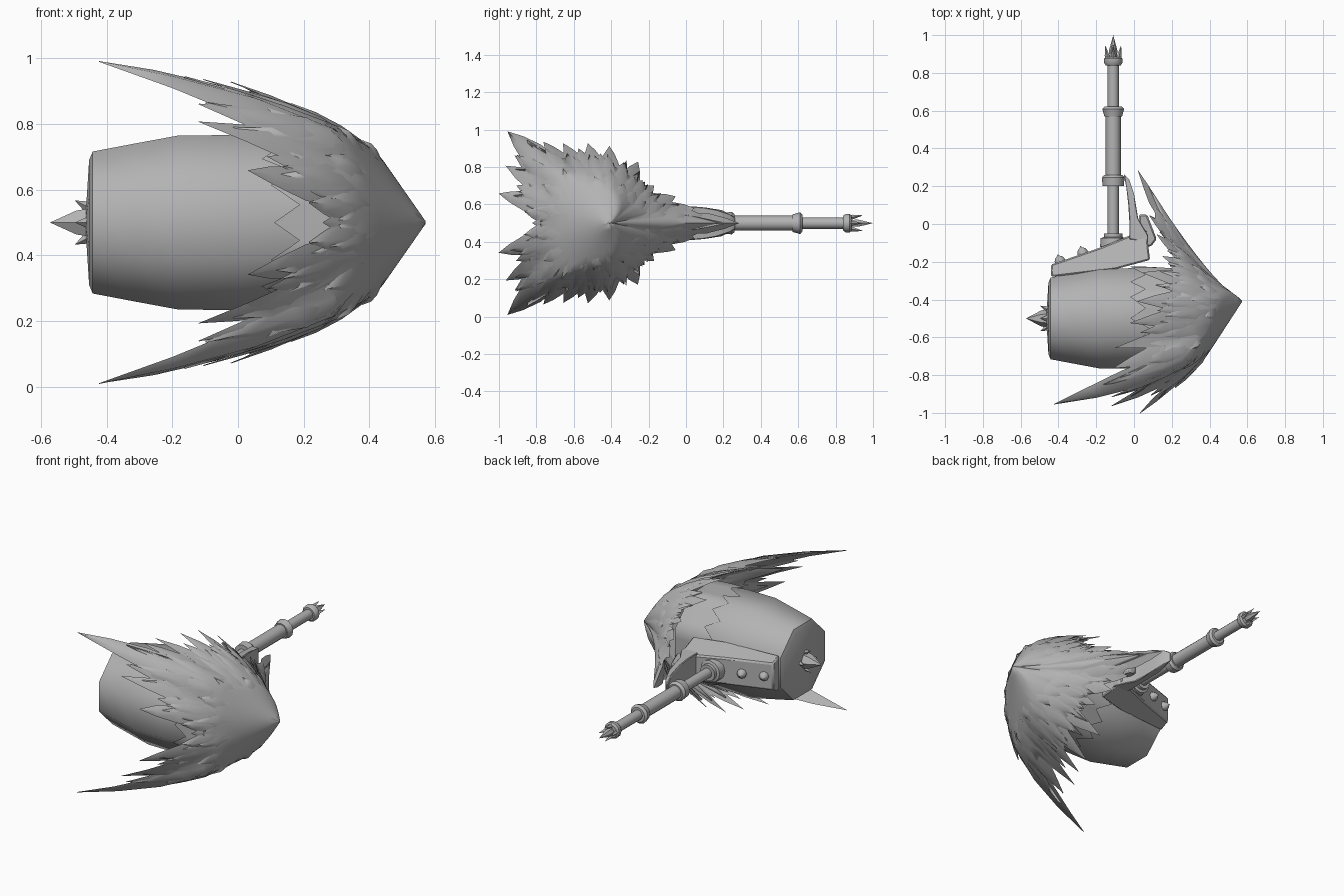
import bpy, bmesh, math, random
from mathutils import Vector

if "Cube" in bpy.data.objects:
    bpy.data.objects.remove(bpy.data.objects["Cube"])

random.seed(4)
steel = bpy.data.materials.new("plain_grey")
steel.diffuse_color = (0.45, 0.45, 0.45, 1)
steel.use_nodes = True
steel.node_tree.nodes["Principled BSDF"].inputs["Base Color"].default_value = steel.diffuse_color


def finish(bm, name, angle=40, bevel=0):
    bmesh.ops.remove_doubles(bm, verts=bm.verts, dist=1e-5)
    bmesh.ops.recalc_face_normals(bm, faces=bm.faces)
    me = bpy.data.meshes.new(name)
    bm.to_mesh(me)
    bm.free()
    me.materials.append(steel)
    ob = bpy.data.objects.new(name, me)
    bpy.context.collection.objects.link(ob)
    if bevel:
        m = ob.modifiers.new("bevel", 'BEVEL')
        m.width, m.segments = bevel, 1
    bpy.ops.object.select_all(action='DESELECT')
    ob.select_set(True)
    bpy.context.view_layer.objects.active = ob
    bpy.ops.object.shade_smooth_by_angle(angle=math.radians(angle))
    return ob


def bridge(bm, a, b):
    n = len(a)
    for i in range(n):
        j = (i + 1) % n
        bm.faces.new((a[i], a[j], b[j], b[i]))


def lathe(bm, profile, origin, axis, segs, phase=0):
    """Turn (radius, height) points around an axis."""
    rot = Vector(axis).to_track_quat('Z', 'Y').to_matrix()
    rings = []
    for r, h in profile:
        rings.append([bm.verts.new(Vector(origin) + rot @ Vector((
            r * math.cos(math.tau * (i + phase) / segs),
            r * math.sin(math.tau * (i + phase) / segs), h))) for i in range(segs)])
    for a, b in zip(rings, rings[1:]):
        bridge(bm, a, b)


def plate(name, outline, bevel):
    """Slab from (x, y, half height) points, symmetric about z = 0.5."""
    bm = bmesh.new()
    low = [bm.verts.new((x, y, 0.5 - h)) for x, y, h in outline]
    high = [bm.verts.new((x, y, 0.5 + h)) for x, y, h in outline]
    bridge(bm, low, high)
    bm.faces.new(low)
    bm.faces.new(high)
    return finish(bm, name, 30, bevel)


# hammer barrel, eight-sided with flats facing front and back
bm = bmesh.new()
flat = 1 / math.cos(math.pi / 8)
lathe(bm, [(r * flat, h) for r, h in (
    (0, -0.465), (0.19, -0.453), (0.216, -0.442), (0.241, -0.31), (0.265, -0.18),
    (0.266, 0.02), (0.245, 0.2), (0, 0.24))], (0, -0.5, 0.5), (1, 0, 0), 8, 0.5)
finish(bm, "hammer_barrel", 50)

# spike in the striking face, ringed by small thorns
bm = bmesh.new()
lathe(bm, [(0, 0), (0.05, 0), (0.042, 0.045), (0, 0.125)], (-0.447, -0.5, 0.5), (-1, 0, 0), 6)
for i in range(4):
    a = math.tau * i / 4
    d = Vector((0, math.cos(a), math.sin(a)))
    lathe(bm, [(0, -0.01), (0.02, 0), (0, 0.05)], Vector((-0.452, -0.5, 0.5)) + d * 0.045,
          Vector((-1, 0, 0)) + d * 0.5, 4)
finish(bm, "face_spike", 25)

# bracket on the back of the barrel, with curved arm and brace
plate("bracket", [(-0.44, -0.28, 0.11), (-0.44, -0.215, 0.08), (-0.18, -0.125, 0.08),
                  (-0.02, -0.06, 0.08), (0.065, -0.03, 0.08), (0.085, -0.19, 0.12),
                  (-0.1, -0.24, 0.12)], 0.008)
arm = [(-0.025, -0.08), (-0.025, 0.02), (-0.03, 0.1), (-0.04, 0.19), (-0.055, 0.265), (-0.025, 0.235),
       (0.0, 0.16), (0.012, 0.09), (0.022, 0.03), (0.075, -0.06), (0.075, -0.1)]
plate("bracket_arm", [(x, y, 0.09 * math.sqrt(1 - (max(y, 0) / 0.28) ** 2)) for x, y in arm], 0.004)
plate("arm_brace", [(0.03, -0.11, 0.05), (0.025, 0.05, 0.05), (0.07, 0.05, 0.05),
                    (0.12, -0.08, 0.05), (0.09, -0.12, 0.05)], 0.008)

# studs on the bracket
bm = bmesh.new()
for x, y in ((-0.39, -0.202), (-0.27, -0.158)):
    lathe(bm, [(0.028, -0.01), (0.028, 0.012), (0.02, 0.026), (0.008, 0.034), (0, 0.045)],
          (x, y, 0.5), (-0.33, 0.94, 0), 8)
finish(bm, "bracket_studs", 50)

# handle with collars
bm = bmesh.new()
lathe(bm, [(0, -0.13), (0.07, -0.12), (0.066, -0.075), (0.05, -0.07), (0.05, -0.05), (0.03, -0.05),
           (0.03, 0.2), (0.056, 0.2), (0.06, 0.245), (0.048, 0.26), (0.04, 0.26), (0.04, 0.57),
           (0.047, 0.57), (0.058, 0.61), (0.045, 0.622), (0.03, 0.622),
           (0.03, 0.84), (0.04, 0.84), (0.05, 0.855), (0.05, 0.875), (0.04, 0.885), (0, 0.885)],
      (-0.11, 0, 0.5), (0, 1, 0), 12)
finish(bm, "handle", 35)

# pommel spike and four claws
bm = bmesh.new()
lathe(bm, [(0, 0.87), (0.02, 0.88), (0.022, 0.92), (0, 1.0)], (-0.11, 0, 0.5), (0, 1, 0), 6)
for i in range(4):
    a = math.tau * i / 4
    d = Vector((math.cos(a), 0, math.sin(a)))
    lathe(bm, [(0.014, 0), (0.012, 0.02), (0, 0.075)], Vector((-0.11, 0.873, 0.5)) + d * 0.03,
          Vector((0, 1, 0)) + d * 0.16, 4)
finish(bm, "pommel_claws", 25)

# mantle shape: angle from +y, surface radius, x at that radius, curve power, tip radius
KEYS = [(0, 0.69, 0.02, 0.78, 0.69), (10, 0.46, 0.08, 0.85, 0.46), (22, 0.38, 0.12, 1.0, 0.38),
        (40, 0.31, 0.15, 1.2, 0.31), (65, 0.36, 0.04, 1.6, 0.36), (90, 0.42, -0.01, 1.85, 0.41),
        (105, 0.45, -0.05, 2.0, 0.44), (120, 0.51, -0.16, 2.1, 0.49), (138, 0.735, -0.44, 2.4, 0.73),
        (151, 0.63, -0.12, 1.8, 0.63), (165, 0.61, 0.03, 1.45, 0.61), (180, 0.6, 0.05, 1.35, 0.41)]
APEX = Vector((0.565, -0.41, 0.5))


def key(deg):
    d = abs((deg + 180) % 360 - 180)
    for a, b in zip(KEYS, KEYS[1:]):
        if d <= b[0]:
            f = (d - a[0]) / (b[0] - a[0])
            return [u + (v - u) * f for u, v in zip(a[1:], b[1:])]
    return KEYS[-1][1:]


def surf(deg, r, lift=0.0):
    R, xt, p, _ = key(deg)
    t = min(r / R, 1.15)
    a = math.radians(deg)
    out = Vector((0.5, 0.85 * math.cos(a), 0.85 * math.sin(a)))
    drop = max((APEX.x - xt) * t ** p, (0.7 + 0.05 * math.cos(a)) * r)     # conical near the apex
    return Vector((APEX.x - drop, APEX.y + r * math.cos(a), APEX.z + r * math.sin(a))) + out * lift


# mantle shell with a ragged rim
bm = bmesh.new()
N, M = 72, 10
rings = []
for k in range(M + 1):
    rings.append([bm.verts.new(surf(360 * i / N, key(360 * i / N)[3]
                                    * (0.9 if i % 3 == 0 else 0.74) * max(k / M, 1e-4)))
                  for i in range(N)])
for a, b in zip(rings, rings[1:]):
    bridge(bm, a, b)
shell = finish(bm, "mantle_shell", 60)
solid = shell.modifiers.new("thickness", 'SOLIDIFY')
solid.thickness, solid.offset = 0.014, 0


def feather(bm, deg, t0, t1, w, lift):
    """One pointed blade with a raised ridge lying along the mantle."""
    R = key(deg)[3]
    rows = []
    for f, wf, lf in ((0, 0.6, -0.8), (0.3, 0.95, 0.2), (0.6, 0.9, 0.8), (0.82, 0.5, 1.0), (1, 0.01, 0.7)):
        r = R * (t0 + (t1 - t0) * f)
        da = math.degrees(min(w * wf / r, 0.3))
        side = lift * lf * 0.4
        rows.append([bm.verts.new(surf(deg - da, r, side)),
                     bm.verts.new(surf(deg, r, lift * lf + 0.005 * wf)),
                     bm.verts.new(surf(deg + da, r, side))])
    for a, b in zip(rows, rows[1:]):
        bridge(bm, a, b)
    bm.faces.new(rows[0])
    bm.faces.new(rows[-1])


# outer long feathers, mirrored above and below
bm = bmesh.new()
tips = [k[0] for k in KEYS]
for d in tips:
    for s in ((1,) if d in (0, 180) else (1, -1)):
        feather(bm, s * d, 0.4, 1.0, 0.075 if d == 138 else 0.06, 0.006)
for a, b in zip(tips, tips[1:]):
    e = random.uniform(0.84, 0.93)
    for s in (1, -1):
        feather(bm, s * (a + b) / 2, 0.42, e, 0.055, 0.008)
finish(bm, "outer_feathers", 60)

# overlapping shorter feathers
for name, n, t0, t1, w in (("middle_feathers", 13, 0.4, 0.82, 0.05),
                           ("inner_feathers", 9, 0.36, 0.64, 0.045)):
    bm = bmesh.new()
    for i in range(n):
        d = 180 * (i + 0.5) / n + random.uniform(-2, 2)
        e = t1 + random.uniform(-0.08, 0.08)
        for s in (1, -1):
            feather(bm, s * d, t0, e, w, 0.014)
    finish(bm, name, 60)

# torn lining hugging the flats of the barrel under the mantle
bm = bmesh.new()
rows = []
for x, r in ((0.24, 0.262), (0.14, 0.27), (0.0, 0.274)):
    row = []
    for i in range(32):
        a = math.tau * i / 32
        rr = r / math.cos((a + math.pi / 8) % (math.pi / 4) - math.pi / 8)
        front = max(0, -math.cos(a))
        dx = ((0.06 if i % 2 else -0.02) + 0.13 * front) if x == 0 else 0.06 * front
        row.append(bm.verts.new((x + dx, -0.5 + rr * math.cos(a), 0.5 + rr * math.sin(a))))
    rows.append(row)
for a, b in zip(rows, rows[1:]):
    bridge(bm, a, b)
finish(bm, "mantle_lining", 50)
